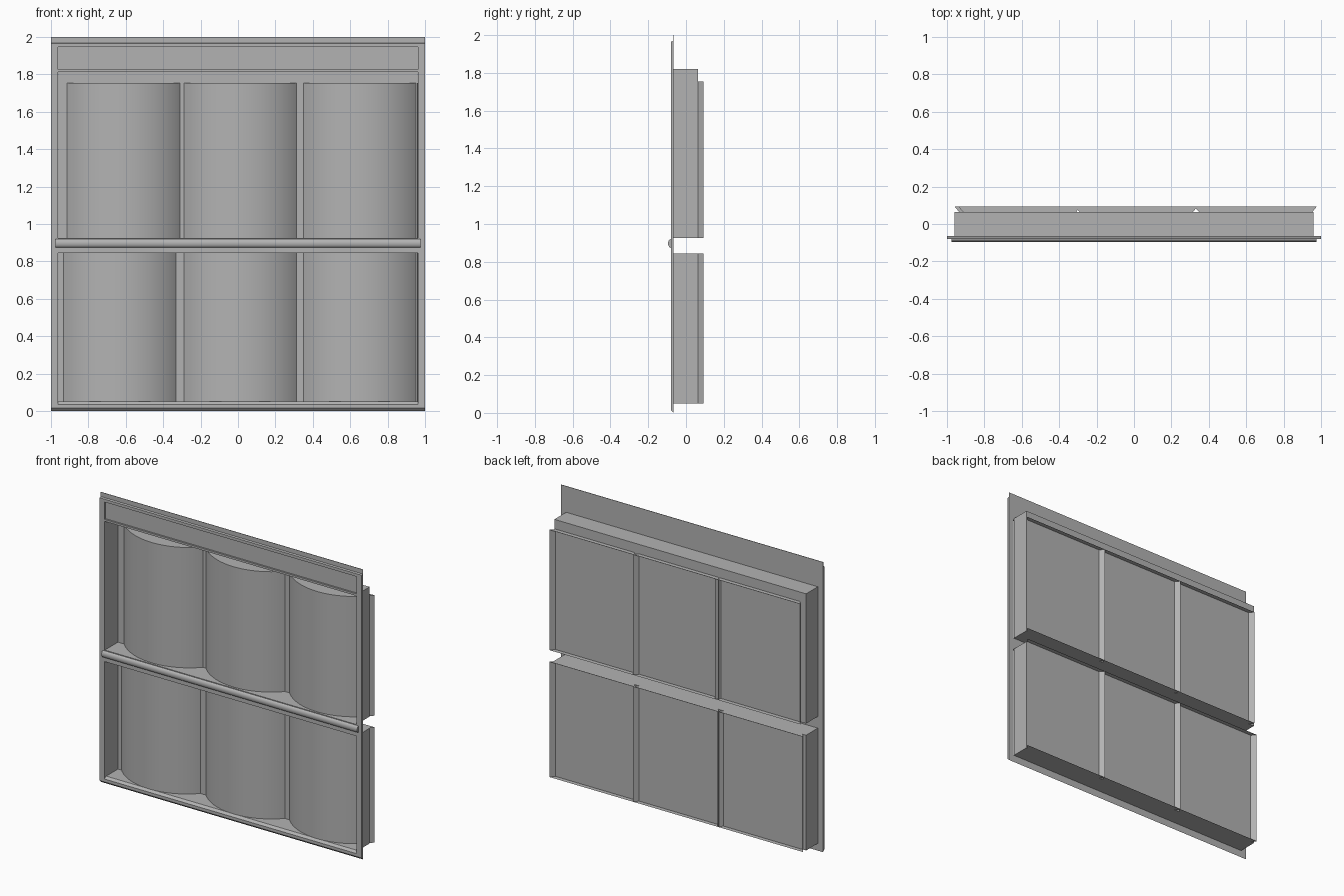
import bpy, bmesh, math

cube = bpy.data.objects.get("Cube")
if cube:
    bpy.data.objects.remove(cube, do_unlink=True)

grey = bpy.data.materials.new("plain grey")
grey.use_nodes = True
colour = (0.45, 0.45, 0.45, 1)
grey.diffuse_color = colour
grey.node_tree.nodes["Principled BSDF"].inputs["Base Color"].default_value = colour

FRONT, REAR, BACK, RIM = -0.08, -0.065, 0.063, 0.093


def finish(name, bm, smooth=False):
    mesh = bpy.data.meshes.new(name)
    bm.to_mesh(mesh)
    bm.free()
    mesh.materials.append(grey)
    ob = bpy.data.objects.new(name, mesh)
    bpy.context.collection.objects.link(ob)
    if smooth:
        bpy.ops.object.select_all(action="DESELECT")
        ob.select_set(True)
        bpy.context.view_layer.objects.active = ob
        bpy.ops.object.shade_smooth_by_angle(angle=math.radians(30))
    return ob


def box(name, x0, x1, y0, y1, z0, z1, open_front=False):
    bm = bmesh.new()
    bmesh.ops.create_cube(bm, size=1)
    for v in bm.verts:
        v.co = [lo + (c + 0.5) * (hi - lo)
                for c, lo, hi in zip(v.co, (x0, y0, z0), (x1, y1, z1))]
    if open_front:
        bm.normal_update()
        faces = [f for f in bm.faces if f.normal.y < -0.5]
        bmesh.ops.delete(bm, geom=faces, context="FACES")
        bmesh.ops.reverse_faces(bm, faces=bm.faces[:])
    return finish(name, bm)


def bar(name, profile, half, smooth=False):
    """Extrude a (y, z) profile along x."""
    bm = bmesh.new()
    face = bm.faces.new([bm.verts.new((-half, y, z)) for y, z in profile])
    ext = bmesh.ops.extrude_face_region(bm, geom=[face])["geom"]
    verts = [g for g in ext if isinstance(g, bmesh.types.BMVert)]
    bmesh.ops.translate(bm, verts=verts, vec=(2 * half, 0, 0))
    bmesh.ops.recalc_face_normals(bm, faces=bm.faces[:])
    return finish(name, bm, smooth)


def column(name, cx, z0, z1, half=0.327, depth=0.16, steps=24):
    """Bowed hollow column with caps, open at the back."""
    radius = (half ** 2 + depth ** 2) / (2 * depth)
    sweep = math.asin(half / radius)
    centre = RIM - depth + radius
    bm = bmesh.new()
    rows = []
    for z in (z0, z1):
        angles = [sweep * (2 * i / steps - 1) for i in range(steps + 1)]
        rows.append([bm.verts.new((cx + radius * math.sin(a),
                                   centre - radius * math.cos(a), z)) for a in angles])
    low, high = rows
    for i in range(steps):
        bm.faces.new((low[i], low[i + 1], high[i + 1], high[i]))
    bm.faces.new(high)
    bm.faces.new(low[::-1])
    return finish(name, bm, True)


# front frame
for side, s in (("left", 1), ("right", -1)):
    x0, x1 = sorted((s * 0.962, s))
    box(side + "_frame_post", x0, x1, FRONT, REAR, 0.015, 1.965)
bar("bottom_frame_bar", [(FRONT, 0.015), (REAR, 0), (REAR, 0.05), (FRONT, 0.035)], 1)
bar("top_frame_bar", [(FRONT, 1.945), (REAR, 1.945), (REAR, 1.97), (FRONT, 1.965)], 1)
box("top_lip", -1, 1, REAR - 0.003, REAR, 1.965, 2.0)
box("header_lower_bar", -0.962, 0.962, FRONT, REAR, 1.812, 1.826)
box("header_panel", -0.962, 0.962, REAR - 0.003, REAR, 1.82, 1.95)

# open-fronted recesses with the bowed columns passing through their backs
tiers = (("lower", 0.05, 0.845, 0.845, -0.632), ("upper", 0.925, 1.82, 1.755, -0.612))
for tier, z0, z1, top, first in tiers:
    box(tier + "_recess", -0.96, 0.96, REAR, BACK, z0, z1, open_front=True)
    for place, cx in (("right", first), ("middle", 0.012), ("left", 0.65)):
        column(f"{tier}_{place}_column", cx, z0, top)

# middle rail with a rounded nose
box("middle_rail", -0.962, 0.962, FRONT, REAR, 0.845, 0.925)
nose = [(FRONT - 0.015 * math.sin(a), 0.897 + 0.023 * math.cos(a))
        for a in (math.pi * i / 10 for i in range(11))]
bar("rail_nose", nose, 0.975, True)
